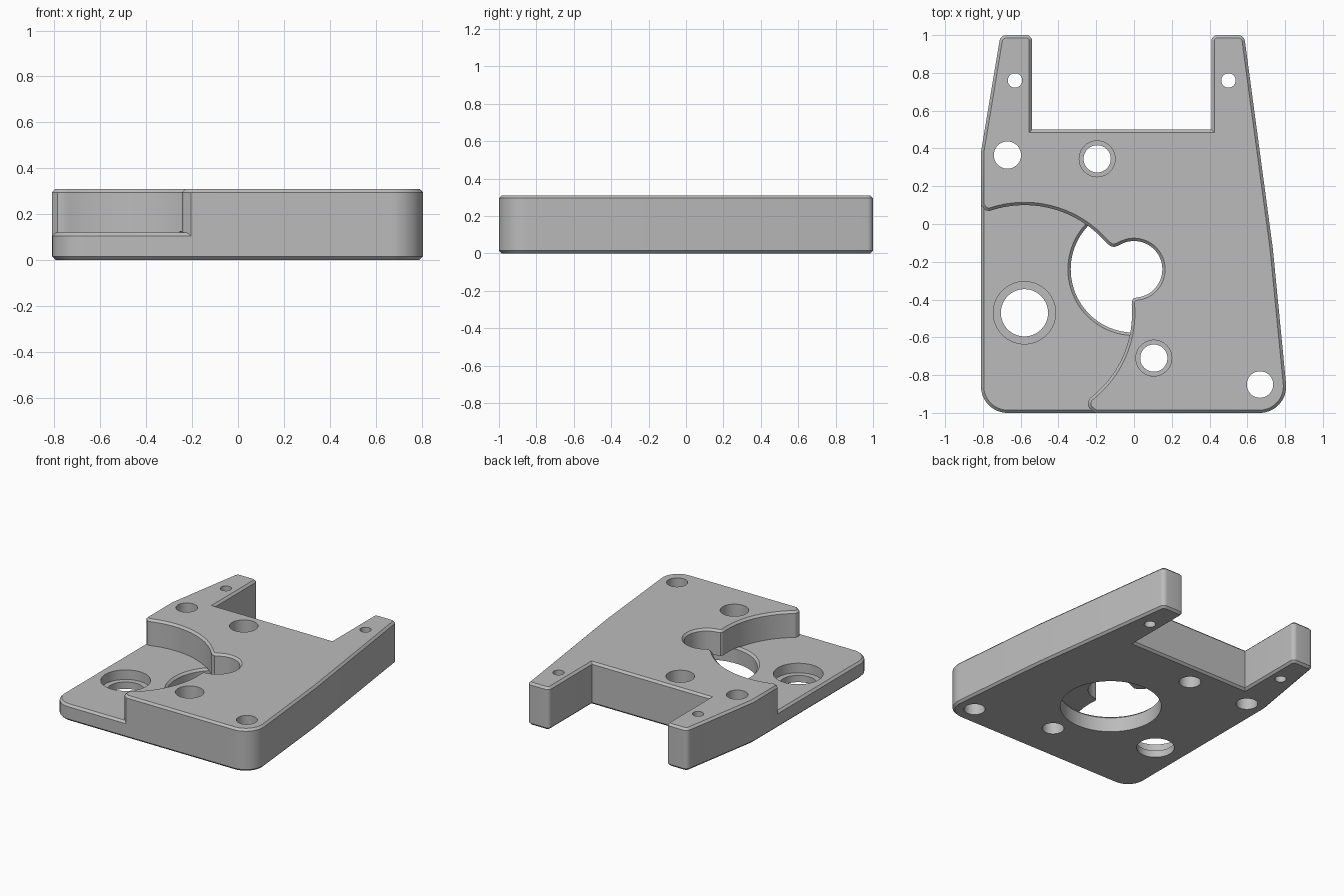
import bpy, bmesh, math
from mathutils import Vector

if "Cube" in bpy.data.objects:
    bpy.data.objects.remove(bpy.data.objects["Cube"], do_unlink=True)

HEIGHT, FLOOR, BEVEL = 0.31, 0.12, 0.015

grey = bpy.data.materials.new("plain_grey")
grey.use_nodes = True
colour = (0.5, 0.5, 0.5, 1)
grey.diffuse_color = colour
for node in grey.node_tree.nodes:
    if node.type == 'BSDF_PRINCIPLED':
        node.inputs["Base Color"].default_value = colour


def arc(cx, cy, r, start, end, steps):
    angles = [math.radians(start + (end - start) * i / steps) for i in range(steps + 1)]
    return [Vector((cx + r * math.cos(a), cy + r * math.sin(a))) for a in angles]


def circle(cx, cy, r, steps=64):
    return arc(cx, cy, r, 0, 360, steps)[:-1]


def rounded(corners):
    """Polygon from (x, y, fillet radius) corners."""
    pts = []
    for i, (x, y, r) in enumerate(corners):
        p = Vector((x, y))
        if r == 0:
            pts.append(p)
            continue
        a = (Vector(corners[i - 1][:2]) - p).normalized()
        b = (Vector(corners[(i + 1) % len(corners)][:2]) - p).normalized()
        half = a.angle(b) / 2
        centre = p + (a + b).normalized() * r / math.sin(half)
        u = p + a * r / math.tan(half) - centre
        v = p + b * r / math.tan(half) - centre
        steps = 12 if r > 0.1 else 5
        for k in range(steps + 1):
            pts.append(centre + u.lerp(v, k / steps).normalized() * r)
    return pts


def offset(pts, d):
    """Move a counter-clockwise outline inward by d."""
    out = []
    for i, p in enumerate(pts):
        e = (p - pts[i - 1]).normalized()
        f = (pts[(i + 1) % len(pts)] - p).normalized()
        m, n = Vector((-e.y, e.x)), Vector((-f.y, f.x))
        out.append(p + (m + n) * d / (1 + m.dot(n)))
    return out


def loft(bm, layers):
    """Closed solid through a stack of (outline, z) layers."""
    rings = [[bm.verts.new((p.x, p.y, z)) for p in pts] for pts, z in layers]
    bm.faces.new(rings[0][::-1])
    bm.faces.new(rings[-1])
    for low, high in zip(rings, rings[1:]):
        for i in range(len(low)):
            j = (i + 1) % len(low)
            bm.faces.new((low[i], low[j], high[j], high[i]))


def solid(name, stacks):
    bm = bmesh.new()
    for layers in stacks:
        loft(bm, layers)
    bmesh.ops.recalc_face_normals(bm, faces=bm.faces)
    mesh = bpy.data.meshes.new(name)
    bm.to_mesh(mesh)
    bm.free()
    mesh.materials.append(grey)
    ob = bpy.data.objects.new(name, mesh)
    bpy.context.collection.objects.link(ob)
    return ob


def combine(ob, *steps):
    """Apply (operation, cutter) booleans in order."""
    for operation, cutter in steps:
        mod = ob.modifiers.new("cut", 'BOOLEAN')
        mod.operation, mod.object, mod.solver = operation, cutter, 'EXACT'
    graph = bpy.context.evaluated_depsgraph_get()
    mesh = bpy.data.meshes.new_from_object(ob.evaluated_get(graph))
    ob.modifiers.clear()
    ob.data = mesh


def chamfered(pts, top):
    inner = offset(pts, BEVEL)
    return [(inner, 0), (pts, BEVEL), (pts, top - BEVEL), (inner, top)]


# Forked plate outline, counter-clockwise
outline = rounded([
    (-0.81, -1, 0.14), (0.82, -1, 0.14), (0.735, -0.13, 0), (0.583, 1, 0.035),
    (0.41, 1, 0.03), (0.41, 0.5, 0), (-0.54, 0.5, 0), (-0.54, 1, 0.03),
    (-0.707, 1, 0.035), (-0.81, 0.38, 0)])

# Round corner pocket joined to a smaller round opening
px, py, pr = -0.58, -0.47, 0.57
cx, cy = 0, -0.24
path = [(-1.2, 0.2), (-0.9, 0.2), (-0.81, 0.1), (-0.787, 0.073)]
path += arc(px, py, pr, 109, 41, 24)
path += [(-0.125, -0.117), (-0.105, -0.122), (-0.085, -0.115)]
path += arc(cx, cy, 0.15, 118, -85, 36)
path += [(-0.003, -0.394), (-0.011, -0.406), (-0.012, -0.425)]
path += arc(px, py, pr, 2, -53, 20)
path += [(-0.245, -0.95), (-0.238, -0.973), (-0.205, -1), (-0.1, -1.1), (-0.1, -1.2), (-1.2, -1.2)]
pocket = [Vector(p) for p in reversed(path)]
flare = offset(pocket, -BEVEL)
pocket_cutter = solid("pocket_cutter", [[
    (pocket, -0.1), (pocket, HEIGHT - BEVEL), (flare, HEIGHT), (flare, 0.4)]])

# Plain holes, stepped holes and the round recess underneath
holes = [[(circle(x, y, r), -0.1), (circle(x, y, r), 0.4)] for x, y, r in (
    (-0.63, 0.76, 0.038), (0.5, 0.76, 0.038), (-0.67, 0.365, 0.072), (0.667, -0.85, 0.07))]
for x, y, r, wide, seat in ((-0.195, 0.345, 0.072, 0.095, 0.1),
                            (0.105, -0.71, 0.072, 0.095, 0.1),
                            (px, py, 0.125, 0.165, 0.05)):
    small, big = circle(x, y, r), circle(x, y, wide)
    holes.append([(small, -0.1), (small, seat), (big, seat), (big, 0.4)])
recess, rim = circle(cx, cy, 0.335, 96), circle(cx, cy, 0.35, 96)
holes.append([(recess, -0.1), (recess, FLOOR - BEVEL), (rim, FLOOR), (rim, FLOOR + 0.005)])
hole_cutter = solid("hole_cutter", holes)

# Thick body and the thin floor of the pocket
body = solid("main_body", [chamfered(outline, HEIGHT)])
combine(body, ('DIFFERENCE', pocket_cutter), ('DIFFERENCE', hole_cutter))
floor = solid("pocket_floor", [chamfered(outline, FLOOR)])
combine(floor, ('INTERSECT', pocket_cutter), ('DIFFERENCE', hole_cutter))

for cutter in (pocket_cutter, hole_cutter):
    bpy.data.objects.remove(cutter, do_unlink=True)

bpy.ops.object.select_all(action='DESELECT')
for ob in (body, floor):
    ob.select_set(True)
bpy.context.view_layer.objects.active = body
bpy.ops.object.shade_smooth_by_angle(angle=math.radians(30))
